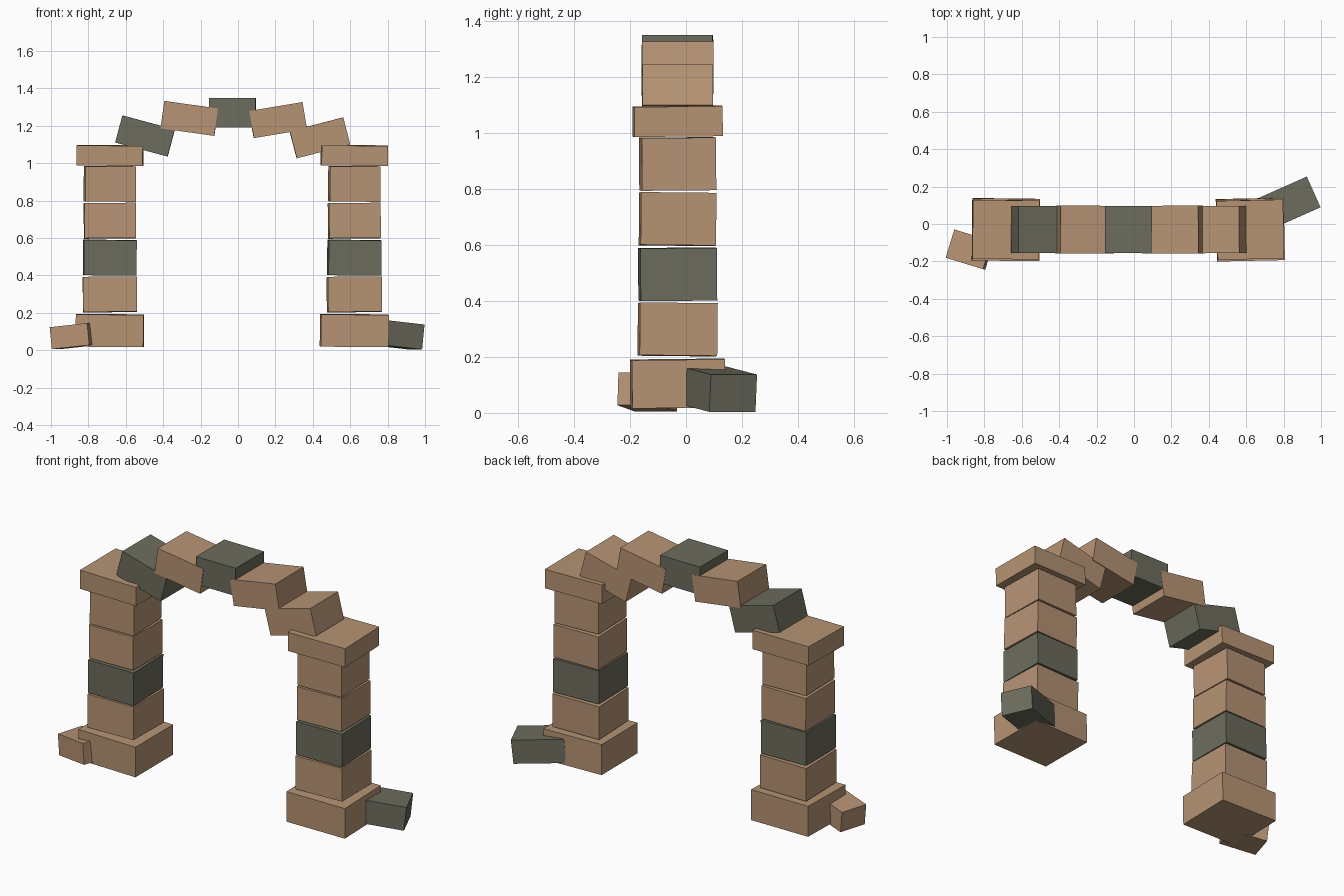
import bpy
from math import radians
from mathutils import Euler, Matrix, Vector

cube = bpy.data.objects.get("Cube")
if cube:
    bpy.data.objects.remove(cube, do_unlink=True)


def make_material(name, rgb):
    mat = bpy.data.materials.new(name)
    mat.use_nodes = True
    mat.diffuse_color = (*rgb, 1)
    mat.node_tree.nodes["Principled BSDF"].inputs["Base Color"].default_value = (*rgb, 1)
    return mat


TAN = make_material("tan stone", (0.47, 0.295, 0.175))
GREY = make_material("dark olive stone", (0.15, 0.15, 0.11))


def stone(name, centre, size, mat, tilt=0, yaw=0, lean=0):
    """One rectangular stone: tilt about y, yaw about z, lean about x (degrees)."""
    bpy.ops.mesh.primitive_cube_add(size=1)
    ob = bpy.context.object
    ob.name = ob.data.name = name
    turn = Euler((radians(lean), radians(tilt), radians(yaw))).to_matrix().to_4x4()
    ob.data.transform(turn @ Matrix.Diagonal((*size, 1)))
    ob.location = Vector(centre)
    ob.data.materials.append(mat)
    return ob


DEPTH_MID = -0.03

# Two pillars: wide base, four shaft stones, flat cap
pillars = {
    "right": (-0.685, (0.4, 1.0, 0.8, 2.2), -0.7),
    "left": (0.622, (1.6, 1.8, 1.5, 2.2), 1.2),
}
for side, (x, yaws, slab_yaw) in pillars.items():
    stone(f"{side}_base", (x, DEPTH_MID, 0.105), (0.362, 0.332, 0.172), TAN, 0.5, slab_yaw, 0.6)
    for i, yaw in enumerate(yaws):
        width = 0.288 - 0.006 * i
        stone(f"{side}_shaft_stone_{i + 1}", (x, DEPTH_MID, 0.298 + 0.197 * i),
              (width, 0.277 - 0.004 * i, 0.188), GREY if i == 1 else TAN,
              0.4 if i % 2 else -0.5, yaw, 0.5 if i % 2 else -0.6)
    stone(f"{side}_cap", (x, DEPTH_MID, 1.041), (0.355, 0.315, 0.107), TAN, 0.3, slab_yaw, 0.6)

# Arch stones, tilted along the curve
arch = [
    ("right_springer", -0.497, 1.145, 0.29, 0.15, 15, GREY),
    ("right_voussoir", -0.260, 1.239, 0.29, 0.148, 8, TAN),
    ("keystone", -0.030, 1.270, 0.25, 0.158, 0, GREY),
    ("left_voussoir", 0.214, 1.230, 0.288, 0.147, -9.5, TAN),
    ("left_springer", 0.438, 1.135, 0.295, 0.15, -14.5, TAN),
]
for i, (name, x, z, length, height, tilt, mat) in enumerate(arch):
    depth = 0.256 if i % 2 else 0.252
    stone(name, (x, DEPTH_MID, z), (length, depth, height), mat, tilt, 0.4 if i > 2 else -0.3)

# Loose stones lying against the bases
stone("right_fallen_stone", (-0.878, -0.137, 0.075), (0.21, 0.158, 0.118), TAN, -6, -17)
stone("left_fallen_stone", (0.827, 0.112, 0.085), (0.28, 0.18, 0.134), GREY, 6, 24)
